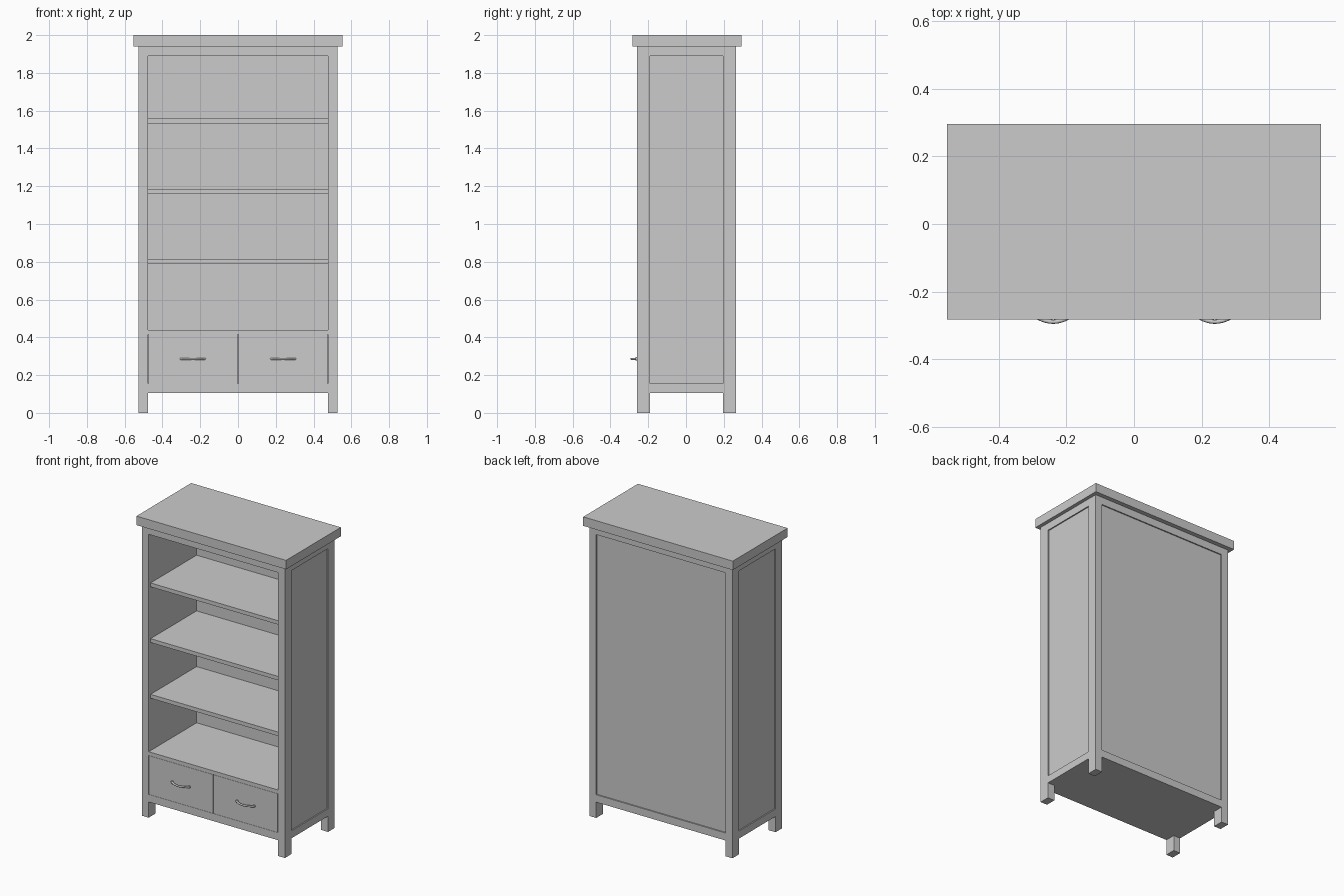
import bpy
from mathutils import Vector

if "Cube" in bpy.data.objects:
    bpy.data.objects.remove(bpy.data.objects["Cube"])

X, XI = 0.528, 0.477           # outer and inner half width
YF, YB = -0.26, 0.265          # front and back of the carcass
FY, BY = -0.19, 0.195          # inner edges of the posts
ZB, ZT = 0.105, 1.94           # carcass bottom and top
RECESS = 0.008


def box(name, x, y, z):
    lo, hi = Vector((x[0], y[0], z[0])), Vector((x[1], y[1], z[1]))
    bpy.ops.mesh.primitive_cube_add(size=1, location=(lo + hi) / 2)
    ob = bpy.context.object
    ob.name = name
    ob.scale = hi - lo
    bpy.ops.object.transform_apply(location=False, rotation=False, scale=True)
    return ob


def span(s, a, b):
    return tuple(sorted((s * a, s * b)))


# Overhanging top
box("top_slab", (-0.552, 0.552), (-0.282, 0.295), (ZT, 2.0))

# Posts, side rails and recessed side panels
for s, side in ((-1, "left"), (1, "right")):
    box(f"front_post_{side}", span(s, XI, X), (YF, FY), (0, ZT))
    box(f"back_post_{side}", span(s, XI, X), (BY, YB), (0, ZT))
    box(f"side_bottom_rail_{side}", span(s, XI, X), (FY, BY), (ZB, 0.155))
    box(f"side_top_rail_{side}", span(s, XI, X), (FY, BY), (1.89, ZT))
    box(f"side_panel_{side}", span(s, XI, X - RECESS), (FY, BY), (0.155, 1.89))

# Full-depth boards whose edges form the front and back rails
box("bottom_board", (-XI, XI), (YF, YB), (ZB, 0.155))
box("ceiling_board", (-XI, XI), (YF, YB), (1.89, ZT))

# Back panel
box("back_panel", (-XI, XI), (0.245, YB - RECESS), (0.155, 1.89))

# Shelves: the lowest is flush with the front, the others set back
box("drawer_top_shelf", (-XI, XI), (YF, 0.245), (0.415, 0.44))
for i in range(3):
    z = 0.815 + 0.3715 * i
    box(f"shelf_{i + 1}", (-XI, XI), (YF + 0.02, 0.245), (z - 0.026, z))

# Divider between the drawers
box("drawer_divider", (-0.01, 0.01), (YF + 0.022, 0.245), (0.155, 0.415))

# Drawers with bowed handles
for s, side in ((-1, "left"), (1, "right")):
    a, b = 0.003, XI - 0.004
    box(f"drawer_front_{side}", span(s, a, b), (YF, YF + 0.02), (0.156, 0.414))
    box(f"drawer_bottom_{side}", span(s, 0.015, b), (YF + 0.02, 0.22), (0.16, 0.17))
    box(f"drawer_back_{side}", span(s, 0.015, b), (0.21, 0.22), (0.17, 0.38))
    for n, c in (("inner", 0.015), ("outer", b - 0.01)):
        box(f"drawer_side_{n}_{side}", span(s, c, c + 0.01), (YF + 0.02, 0.21), (0.17, 0.38))

    cx, cz = s * 0.239, 0.286
    curve = bpy.data.curves.new(f"handle_{side}", "CURVE")
    curve.dimensions = "3D"
    curve.bevel_depth = 0.006
    curve.bevel_resolution = 3
    curve.use_fill_caps = True
    n = 12
    path = curve.splines.new("POLY")
    path.points.add(n)
    for i, p in enumerate(path.points):
        t = 2 * i / n - 1
        p.co = (cx + 0.066 * t, -0.289 + 0.027 * t * t, cz, 1)
    handle = bpy.data.objects.new(f"handle_{side}", curve)
    bpy.context.collection.objects.link(handle)

    # Round handle feet
    for e in (-1, 1):
        bpy.ops.mesh.primitive_cylinder_add(
            vertices=16, radius=0.009, depth=0.008,
            location=(cx + e * 0.063, YF - 0.003, cz), rotation=(1.5708, 0, 0))
        foot = bpy.context.object
        foot.name = f"handle_foot_{side}"
        bpy.ops.object.shade_smooth_by_angle()
